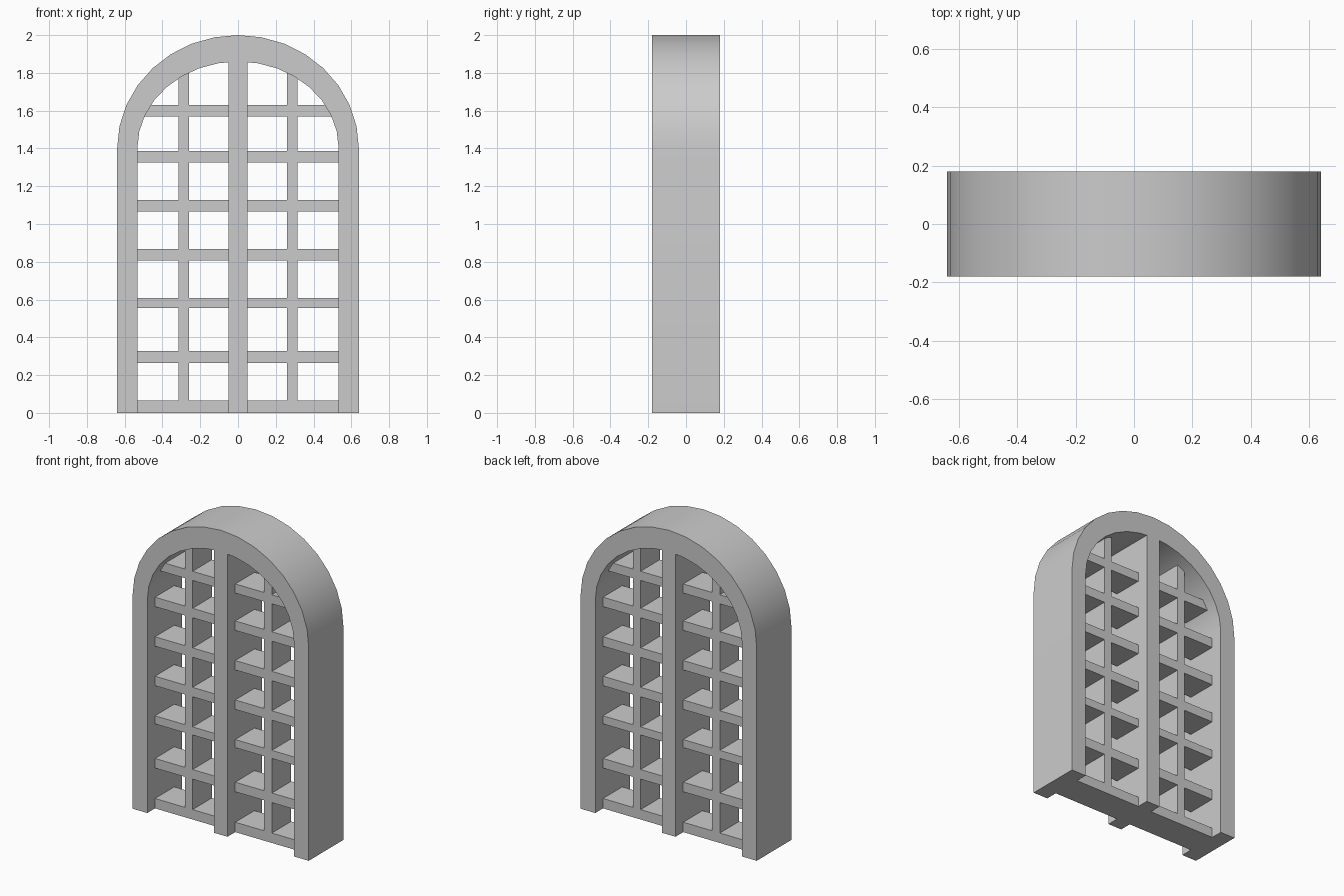
import bpy
import bmesh
import math

if "Cube" in bpy.data.objects:
    bpy.data.objects.remove(bpy.data.objects["Cube"])

SEGMENTS = 16
SPRING = 1.40      # height where the arch begins
DEPTH = 0.18       # half depth of frame and mullion
BAR_DEPTH = 0.10   # half depth of the lattice bars


def arch(a, b):
    """Jamb foot, elliptical arch, jamb foot."""
    pts = [(a, 0.0)]
    for i in range(SEGMENTS + 1):
        t = math.pi * i / SEGMENTS
        pts.append((a * math.cos(t), SPRING + b * math.sin(t)))
    return pts + [(-a, 0.0)]


def finish(bm, name):
    bmesh.ops.recalc_face_normals(bm, faces=bm.faces)
    mesh = bpy.data.meshes.new(name)
    bm.to_mesh(mesh)
    bm.free()
    obj = bpy.data.objects.new(name, mesh)
    bpy.context.collection.objects.link(obj)
    return obj


def box(name, x0, x1, depth, z0, z1):
    bm = bmesh.new()
    bmesh.ops.create_cube(bm, size=1.0)
    for v in bm.verts:
        v.co.x = x1 if v.co.x > 0 else x0
        v.co.y = depth if v.co.y > 0 else -depth
        v.co.z = z1 if v.co.z > 0 else z0
    return finish(bm, name)


# Arched frame: rectangular section swept along the outer and inner arch
bm = bmesh.new()
rings = []
for (ox, oz), (ix, iz) in zip(arch(0.64, 0.60), arch(0.533, 0.46)):
    rings.append([bm.verts.new(p) for p in (
        (ox, -DEPTH, oz), (ox, DEPTH, oz), (ix, DEPTH, iz), (ix, -DEPTH, iz))])
for r, s in zip(rings, rings[1:]):
    for k in range(4):
        n = (k + 1) % 4
        bm.faces.new((r[k], r[n], s[n], s[k]))
bm.faces.new(rings[0])
bm.faces.new(rings[-1])
frame = finish(bm, "arched_frame")
bpy.context.view_layer.objects.active = frame
frame.select_set(True)
bpy.ops.object.shade_smooth_by_angle(angle=math.radians(30))

# Central mullion
box("central_mullion", -0.05, 0.05, DEPTH, 0.0, 1.88)

# Lattice: one upright per side, crossed by seven rails
rails = [(0.0, 0.065), (0.265, 0.328), (0.555, 0.608), (0.806, 0.868),
         (1.065, 1.127), (1.325, 1.387), (1.57, 1.63)]
for label, s in (("left", -1), ("right", 1)):
    def bar(name, a, b, z0, z1):
        box(f"{label}_{name}", min(s * a, s * b), max(s * a, s * b), BAR_DEPTH, z0, z1)
    bar("upright", 0.26, 0.316, 0.0, 1.83)
    for z0, z1 in rails:
        bar("inner_rail", 0.05, 0.26, z0, z1)
        bar("outer_rail", 0.316, 0.54, z0, z1)
